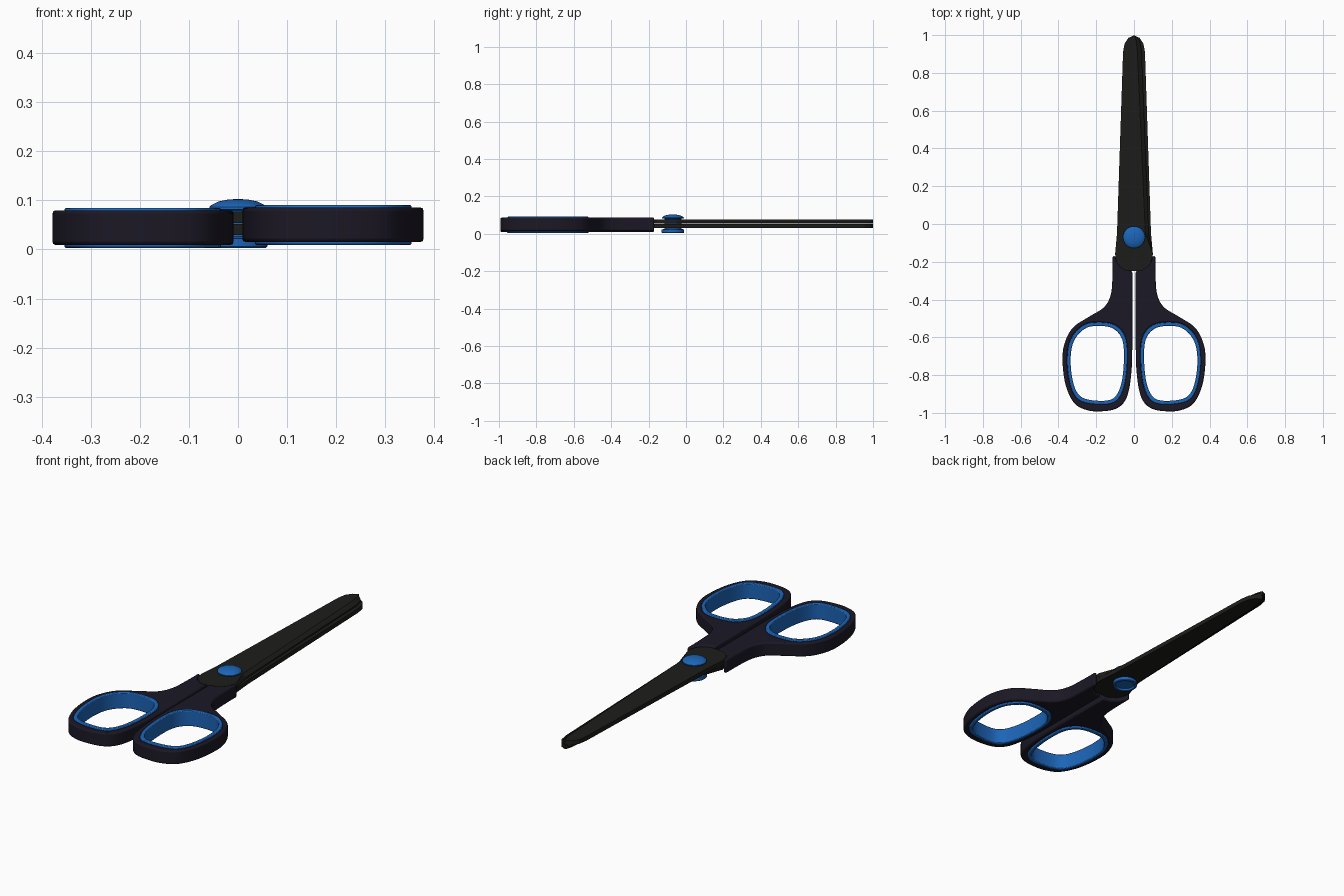
import bpy, bmesh, math
from mathutils import Vector

if "Cube" in bpy.data.objects:
    bpy.data.objects.remove(bpy.data.objects["Cube"])


def material(name, rgb):
    m = bpy.data.materials.new(name)
    m.diffuse_color = (*rgb, 1)
    m.use_nodes = True
    m.node_tree.nodes["Principled BSDF"].inputs["Base Color"].default_value = m.diffuse_color
    return m


BLACK = material("black_plastic", (0.011, 0.009, 0.018))
STEEL = material("dark_steel", (0.012, 0.012, 0.011))
BLUE = material("blue_plastic", (0.012, 0.13, 0.48))


def finish(name, bm, mat, angle=35, bevel=0):
    bmesh.ops.recalc_face_normals(bm, faces=bm.faces)
    me = bpy.data.meshes.new(name)
    bm.to_mesh(me)
    bm.free()
    ob = bpy.data.objects.new(name, me)
    bpy.context.collection.objects.link(ob)
    me.materials.append(mat)
    if bevel:
        b = ob.modifiers.new("soft_edges", 'BEVEL')
        b.width, b.segments, b.limit_method, b.angle_limit = bevel, 2, 'ANGLE', math.radians(50)
    bpy.ops.object.select_all(action='DESELECT')
    ob.select_set(True)
    bpy.context.view_layer.objects.active = ob
    bpy.ops.object.shade_smooth_by_angle(angle=math.radians(angle))
    return ob


def spline(pts, closed=True, n=5):
    """Catmull-Rom curve through the points."""
    p = [Vector(q) for q in pts]
    k, out = len(p), []
    for i in range(k if closed else k - 1):
        a, b, c, d = [p[j % k] if closed else p[max(0, min(k - 1, j))] for j in (i - 1, i, i + 1, i + 2)]
        for s in range(n):
            t = s / n
            out.append(0.5 * (2 * b + (c - a) * t + (2 * a - 5 * b + 4 * c - d) * t * t
                              + (3 * b - a - 3 * c + d) * t ** 3))
    return out if closed else out + [p[-1]]


def plate(name, loops, z0, z1, mat, bevel):
    """Extruded flat shape; the second loop is a hole."""
    bm = bmesh.new()
    edges = []
    for lp in loops:
        vs = [bm.verts.new((q[0], q[1], z0)) for q in lp]
        edges += [bm.edges.new((vs[i - 1], vs[i])) for i in range(len(vs))]
    bmesh.ops.triangle_fill(bm, edges=edges, use_beauty=True)
    ext = bmesh.ops.extrude_face_region(bm, geom=bm.faces[:])["geom"]
    bmesh.ops.translate(bm, vec=(0, 0, z1 - z0), verts=[v for v in ext if isinstance(v, bmesh.types.BMVert)])
    return finish(name, bm, mat, bevel=bevel)


# Handle outline (right side): flared shank and finger bow, then the arc around the blade root
bow = spline([(.113, -.17), (.114, -.27), (.122, -.37), (.158, -.44), (.24, -.492), (.325, -.55),
              (.37, -.64), (.378, -.74), (.36, -.86), (.315, -.95), (.25, -.985), (.18, -.992),
              (.1, -.98), (.05, -.94), (.025, -.87), (.012, -.76), (.009, -.64), (.009, -.5)], False)
outline = bow + [Vector(q) for q in ((.009, -.25), (.045, -.245), (.075, -.225), (.092, -.2), (.098, -.17))]
hole = spline([(.19, -.52), (.27, -.537), (.335, -.61), (.354, -.72), (.338, -.85), (.295, -.93),
               (.2, -.955), (.1, -.942), (.052, -.86), (.035, -.72), (.045, -.6), (.1, -.535)])
mid = Vector((.195, -.737))
rim = [mid + Vector(((q - mid).x * .885, (q - mid).y * .91)) for q in hole]

for side, s, z in (("right", 1, .006), ("left", -1, 0)):
    o, h, r = [[(q.x * s, q.y) for q in lp] for lp in (outline, hole, rim)]
    plate(side + "_handle", [o, h], .009 + z, .08 + z, BLACK, .007)
    plate(side + "_grip_insert", [h, r], .003 + z, .085 + z, BLUE, .004)

# Blades: spine side, rounded tip, bevelled cutting edge, tang inside the handle
spine = [(.02, -.36), (.02, -.25), (-.045, -.245), (-.075, -.225), (-.092, -.2), (-.1, -.16),
         (-.09, -.05), (-.058, .91), (-.05, .955), (-.03, .985), (0, .999)]
cut_flat = [(.012, .992), (.03, .97), (.04, .92), (.078, -.05), (.1, -.16), (.09, -.2), (.085, -.36)]
cut_face = [(.004, .99), (.012, .965), (.018, .91), (.06, -.05), (.1, -.16), (.09, -.2), (.085, -.36)]


def blade(name, s, z_flat, z_face):
    bm = bmesh.new()
    a = [bm.verts.new((x * s, y, z_flat)) for x, y in spine + cut_flat]
    b = [bm.verts.new((x * s, y, z_face)) for x, y in spine + cut_face]
    # cutting side keeps a thin land below the bevel
    land = [bm.verts.new((x * s, y, z_flat + (z_face - z_flat) * .35)) for x, y in spine + cut_flat]
    bm.faces.new(a)
    bm.faces.new(b)
    for lo, hi in ((a, land), (land, b)):
        for i in range(len(a)):
            bm.faces.new((lo[i - 1], lo[i], hi[i], hi[i - 1]))
    finish(name, bm, STEEL, 20)


blade("upper_blade", 1, .0545, .077)
blade("lower_blade", -1, .0525, .03)

# Pivot screw: domed head, shaft and recessed foot
profile = [(0, .103), (.02, .102), (.04, .098), (.054, .091), (.058, .087), (.058, .082), (.045, .08),
           (.045, .026), (.06, .022), (.06, .006), (.057, .003), (.048, .003), (.044, .012), (0, .012)]
bm = bmesh.new()
pv = [bm.verts.new((x, -.07, z)) for x, z in profile]
ed = [bm.edges.new(pv[i:i + 2]) for i in range(len(pv) - 1)]
bmesh.ops.spin(bm, geom=pv + ed, cent=(0, -.07, 0), axis=(0, 0, 1), angle=2 * math.pi, steps=40)
bmesh.ops.remove_doubles(bm, verts=bm.verts, dist=1e-4)
finish("pivot_screw", bm, BLUE)
